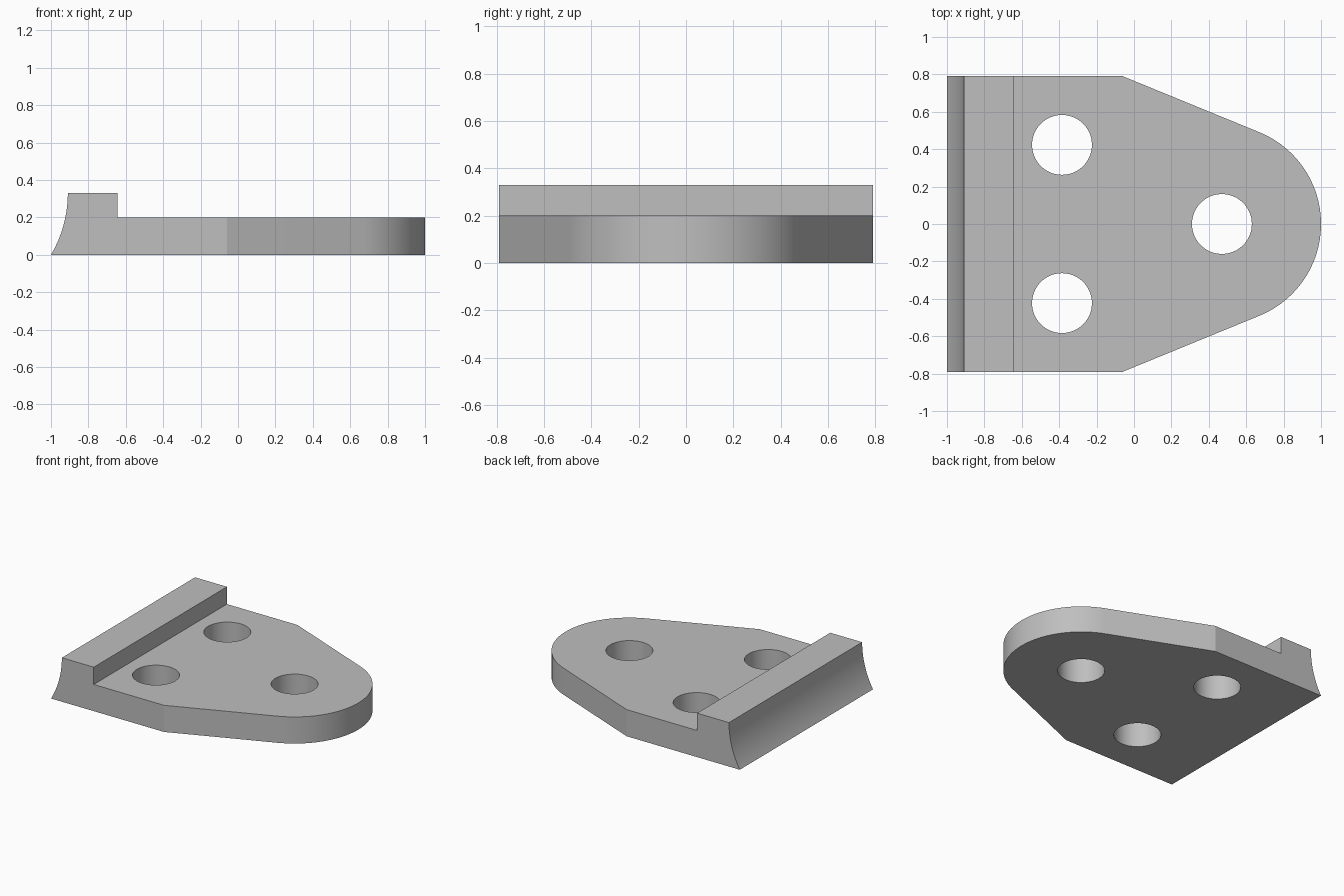
import bpy, bmesh
from math import cos, sin, pi, atan2, asin
from mathutils import Vector

cube = bpy.data.objects.get("Cube")
if cube:
    bpy.data.objects.remove(cube)

grey = bpy.data.materials.new("plain grey")
grey.use_nodes = True
grey.diffuse_color = (0.52, 0.52, 0.52, 1)
grey.node_tree.nodes["Principled BSDF"].inputs["Base Color"].default_value = grey.diffuse_color


def arc(cx, cy, r, start, end, steps):
    """Points along a circular arc."""
    angles = [start + (end - start) * i / steps for i in range(steps + 1)]
    return [(cx + r * cos(a), cy + r * sin(a)) for a in angles]


def prism(name, points, offset):
    """Closed solid made by sweeping a flat outline along an offset."""
    bm = bmesh.new()
    face = bm.faces.new([bm.verts.new(p) for p in points])
    swept = bmesh.ops.extrude_face_region(bm, geom=[face])["geom"]
    verts = [v for v in swept if isinstance(v, bmesh.types.BMVert)]
    bmesh.ops.translate(bm, verts=verts, vec=Vector(offset))
    bmesh.ops.recalc_face_normals(bm, faces=bm.faces)
    mesh = bpy.data.meshes.new(name)
    bm.to_mesh(mesh)
    bm.free()
    mesh.materials.append(grey)
    obj = bpy.data.objects.new(name, mesh)
    bpy.context.collection.objects.link(obj)
    return obj


def cut(target, cutter, operation):
    """Apply a boolean and discard the cutter."""
    mod = target.modifiers.new("cut", "BOOLEAN")
    mod.operation, mod.solver, mod.object = operation, "EXACT", cutter
    bpy.context.view_layer.objects.active = target
    bpy.ops.object.modifier_apply(modifier=mod.name)
    bpy.data.objects.remove(cutter)


LEDGE, PLATE, HALF = 0.33, 0.2, 0.79

# Side profile: flat plate, raised ledge and hollow-curved end
radius = 0.65
hollow = arc(-0.91 - radius, LEDGE, radius, 0, -asin(LEDGE / radius), 20)
profile = hollow + [(1.2, 0), (1.2, PLATE), (-0.645, PLATE), (-0.645, LEDGE)]
plate = prism("mounting_plate", [(x, -0.9, z) for x, z in profile], (0, 1.8, 0))

# Plan outline: square end tapering tangentially into a round nose
nose_x, nose_r, shoulder = 0.47, 0.53, -0.06
tangent = atan2(0.49, 0.2)
outline = [(-1.2, -HALF), (shoulder, -HALF)]
outline += arc(nose_x, 0, nose_r, -tangent, tangent, 48)
outline += [(shoulder, HALF), (-1.2, HALF)]
cut(plate, prism("plan_cutter", [(x, y, -0.2) for x, y in outline], (0, 0, 0.8)), "INTERSECT")

# Three bolt holes
for x, y in [(-0.385, 0.423), (-0.385, -0.423), (nose_x, 0)]:
    ring = arc(x, y, 0.16, 0, 2 * pi, 64)[:-1]
    cut(plate, prism("hole_cutter", [(px, py, -0.2) for px, py in ring], (0, 0, 0.8)), "DIFFERENCE")

bpy.ops.object.select_all(action="DESELECT")
plate.select_set(True)
bpy.context.view_layer.objects.active = plate
bpy.ops.object.shade_smooth_by_angle(angle=pi / 9)
